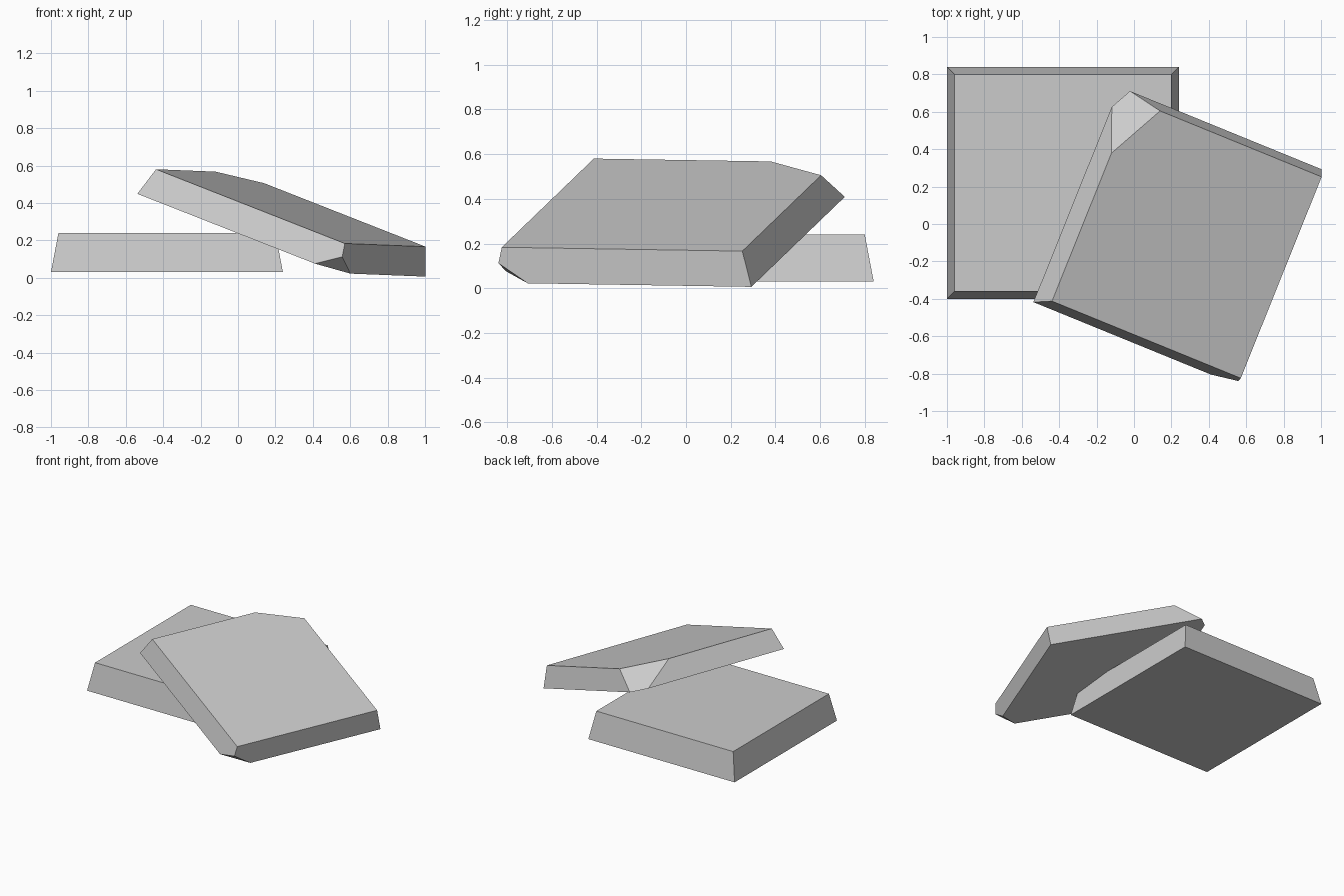
import bpy
import bmesh
from mathutils import Matrix, Vector

cube = bpy.data.objects.get("Cube")
if cube:
    bpy.data.objects.remove(cube, do_unlink=True)

stone = bpy.data.materials.new("stone grey")
stone.use_nodes = True
grey = (0.6, 0.6, 0.6, 1)
stone.diffuse_color = grey
stone.node_tree.nodes["Principled BSDF"].inputs["Base Color"].default_value = grey

BASE, TOP = 0.62, 0.58  # half widths of the tapered slab


def make_slab(name, height, matrix, chips=()):
    """Square slab tapering upward; each chip is three points of a cut plane."""
    bm = bmesh.new()
    bmesh.ops.create_cube(bm, size=2)
    for v in bm.verts:
        upper = v.co.z > 0
        half = TOP if upper else BASE
        v.co = (v.co.x * half, v.co.y * half, height if upper else 0)
    for points in chips:
        a, b, c = map(Vector, points)
        normal = (b - a).cross(c - a).normalized()
        if normal.dot(a - Vector((0, 0, height / 2))) < 0:
            normal.negate()
        cut = bmesh.ops.bisect_plane(
            bm, geom=bm.verts[:] + bm.edges[:] + bm.faces[:],
            plane_co=a, plane_no=normal, clear_outer=True)
        rim = [e for e in cut["geom_cut"] if isinstance(e, bmesh.types.BMEdge)]
        bmesh.ops.contextual_create(bm, geom=rim)
    bmesh.ops.recalc_face_normals(bm, faces=bm.faces[:])
    mesh = bpy.data.meshes.new(name)
    bm.to_mesh(mesh)
    bm.free()
    mesh.materials.append(stone)
    slab = bpy.data.objects.new(name, mesh)
    slab.matrix_world = matrix
    bpy.context.collection.objects.link(slab)


# Flat slab lying at the back
make_slab("lower_slab", 0.21, Matrix.Translation((-0.38, 0.22, 0.03)))

# Tilted slab with two broken corners
side = Vector((0.870, -0.355, -0.342)).normalized()
up = side.cross(Vector((0.368, 0.930, -0.013))).normalized()
back = up.cross(side)
tilt = Matrix((side, back, up)).transposed().to_4x4()
thick = 0.155
back_chip = ((-0.413, TOP, thick), (-TOP, 0.273, thick), (-BASE, 0.505, 0))
front_chip = ((BASE, -0.459, 0), (0.471, -BASE, 0), (0.605, -0.605, 0.096))
make_slab("leaning_slab", thick,
          Matrix.Translation((0.2325, -0.0625, 0.2275)) @ tilt,
          (back_chip, front_chip))
